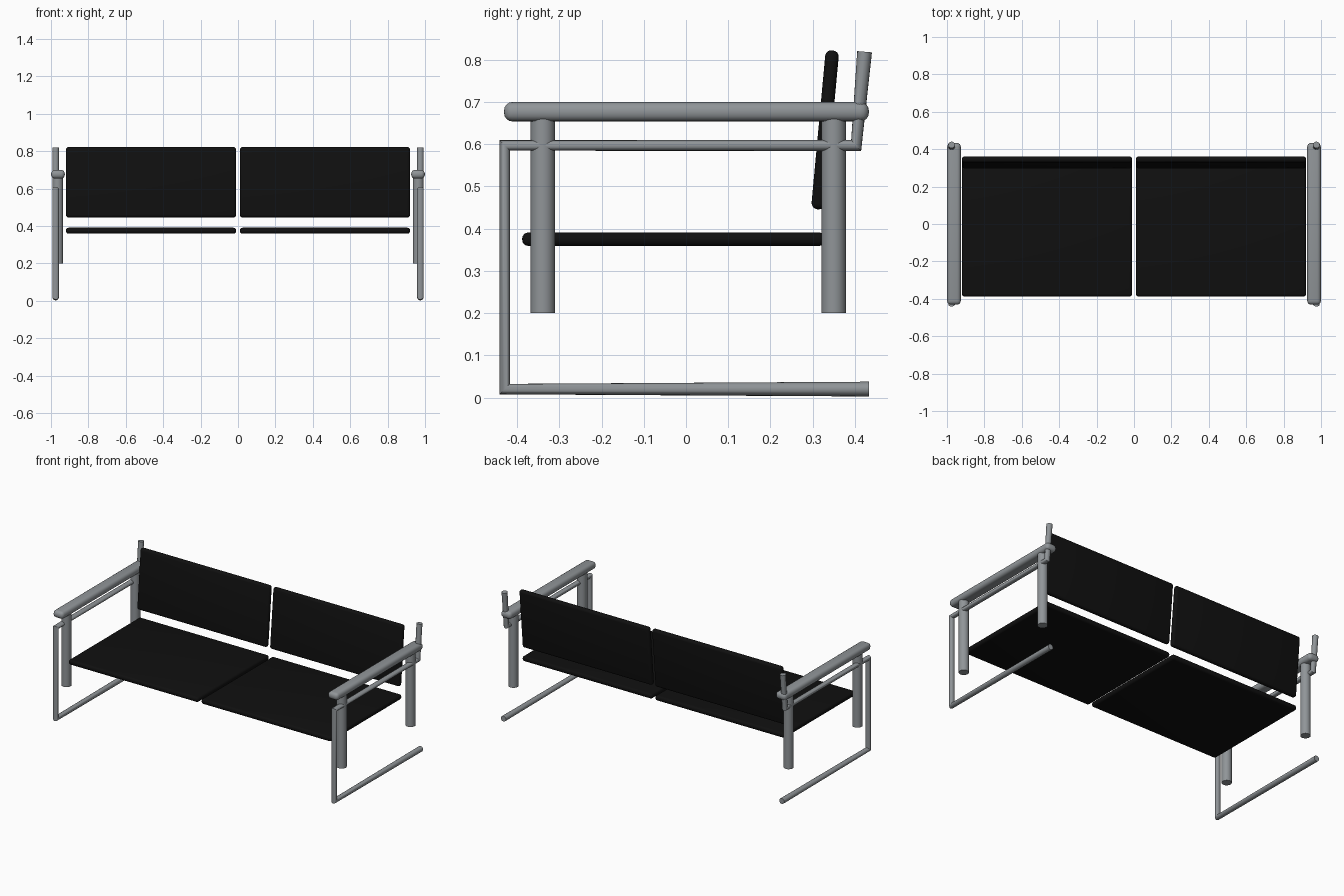
import bpy, bmesh, math
from mathutils import Vector

if "Cube" in bpy.data.objects:
    bpy.data.objects.remove(bpy.data.objects["Cube"], do_unlink=True)


def make_material(name, rgb):
    mat = bpy.data.materials.new(name)
    mat.use_nodes = True
    mat.diffuse_color = (*rgb, 1)
    mat.node_tree.nodes["Principled BSDF"].inputs["Base Color"].default_value = (*rgb, 1)
    return mat


STEEL = make_material("steel grey", (0.28, 0.30, 0.315))
BLACK = make_material("black leather", (0.005, 0.005, 0.005))


def finish(bm, name, mat):
    bmesh.ops.recalc_face_normals(bm, faces=bm.faces[:])
    mesh = bpy.data.meshes.new(name)
    bm.to_mesh(mesh)
    bm.free()
    mesh.materials.append(mat)
    obj = bpy.data.objects.new(name, mesh)
    bpy.context.collection.objects.link(obj)
    bpy.ops.object.select_all(action="DESELECT")
    obj.select_set(True)
    bpy.context.view_layer.objects.active = obj
    bpy.ops.object.shade_smooth_by_angle(angle=math.radians(40))
    return obj


def rounded_slab(name, size, centre, radius, mat, tilt=0):
    bm = bmesh.new()
    bmesh.ops.create_cube(bm, size=1)
    bmesh.ops.scale(bm, vec=size, verts=bm.verts)
    bmesh.ops.bevel(bm, geom=bm.edges[:], offset=radius, segments=4,
                    profile=0.5, affect="EDGES")
    obj = finish(bm, name, mat)
    obj.location = centre
    obj.rotation_euler.x = tilt
    return obj


def swept_tube(name, points, radius, mat, sides=16):
    """Round tube whose corner rings lie on the mitre plane."""
    points = [Vector(p) for p in points]
    bm = bmesh.new()
    rings = []
    across = Vector((1, 0, 0))
    for i, p in enumerate(points):
        tangent = Vector()
        if i > 0:
            tangent += (p - points[i - 1]).normalized()
        if i < len(points) - 1:
            tangent += (points[i + 1] - p).normalized()
        side = across.cross(tangent.normalized())
        angles = [math.tau * k / sides for k in range(sides)]
        rings.append([bm.verts.new(p + radius * (across * math.cos(a) + side * math.sin(a)))
                      for a in angles])
    for a, b in zip(rings, rings[1:]):
        for k in range(sides):
            n = (k + 1) % sides
            bm.faces.new((a[k], a[n], b[n], b[k]))
    bm.faces.new(rings[0])
    bm.faces.new(rings[-1])
    return finish(bm, name, mat)


for label, s in (("left", 1), ("right", -1)):
    # Side frame: bent tube from back upright to floor runner
    x = s * 0.975
    swept_tube(label + "_frame_tube",
               [(x, 0.423, 0.819), (x, 0.403, 0.597), (x, -0.429, 0.597),
                (x, -0.429, 0.02), (x, 0.434, 0.02)], 0.0175, STEEL)

    # Armrest
    rounded_slab(label + "_armrest", (0.073, 0.864, 0.046),
                 (s * 0.9625, 0.001, 0.677), 0.02, STEEL)

    # Short posts under the armrest
    for place, y in (("front", -0.339), ("back", 0.35)):
        bm = bmesh.new()
        bmesh.ops.create_cone(bm, cap_ends=True, segments=32, radius1=0.029,
                              radius2=0.029, depth=0.47)
        post = finish(bm, f"{label}_{place}_post", STEEL)
        post.location = (s * 0.964, y, 0.435)

    # Seat and back cushions
    rounded_slab(label + "_seat", (0.91, 0.718, 0.032),
                 (s * 0.465, -0.029, 0.375), 0.0145, BLACK)
    rounded_slab(label + "_backrest", (0.91, 0.032, 0.378),
                 (s * 0.465, 0.3295, 0.634), 0.0145, BLACK, tilt=math.radians(-5.3))
